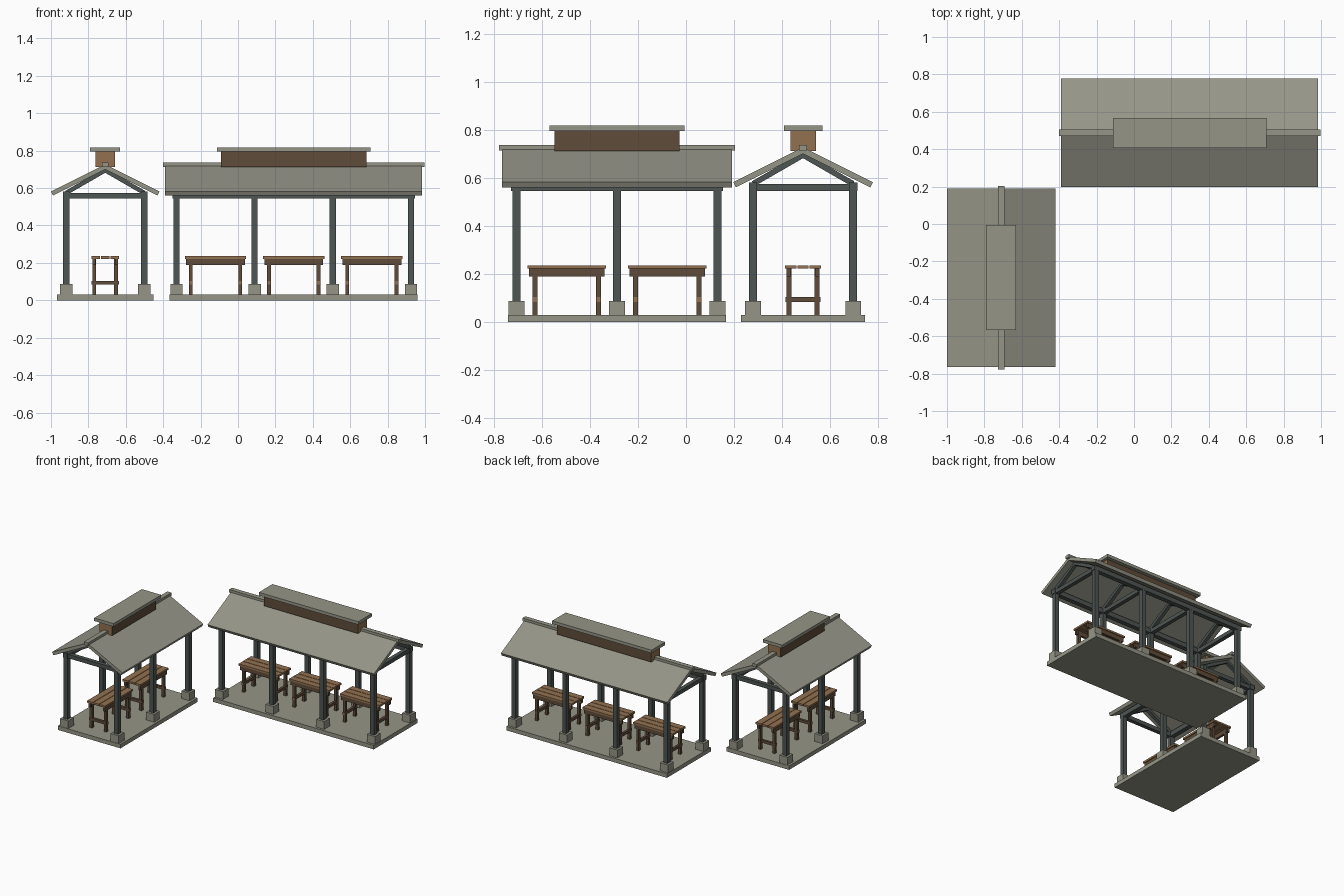
import bpy, math
from mathutils import Matrix, Vector

if "Cube" in bpy.data.objects:
    bpy.data.objects.remove(bpy.data.objects["Cube"])


def material(name, rgb):
    m = bpy.data.materials.new(name)
    m.diffuse_color = (*rgb, 1)
    m.use_nodes = True
    m.node_tree.nodes["Principled BSDF"].inputs["Base Color"].default_value = m.diffuse_color
    return m


STONE = material("grey stone", (0.30, 0.30, 0.245))
STEEL = material("dark steel", (0.075, 0.092, 0.086))
WOOD = material("light wood", (0.29, 0.165, 0.082))
DARK = material("dark wood", (0.115, 0.072, 0.042))

SIGNS = [(a, b) for a in (-1, 1) for b in (-1, 1)]
BOX_FACES = [(0, 2, 3, 1), (4, 5, 7, 6), (0, 1, 5, 4), (2, 6, 7, 3), (0, 4, 6, 2), (1, 3, 7, 5)]


def box(name, place, center, size, mat, tilt=0, end_mat=None, end_axis=0):
    """Box in a pavilion's own frame; tilt turns it about the long (x) axis."""
    h = Vector(size) / 2
    m = place @ Matrix.Translation(center) @ Matrix.Rotation(tilt, 4, 'X')
    verts = [m @ Vector((x * h.x, y * h.y, z * h.z))
             for x in (-1, 1) for y in (-1, 1) for z in (-1, 1)]
    mesh = bpy.data.meshes.new(name)
    mesh.from_pydata(verts, [], BOX_FACES)
    mesh.materials.append(mat)
    if end_mat:
        mesh.materials.append(end_mat)
        axis = (place.to_3x3() @ Vector([i == end_axis for i in range(3)])).normalized()
        for p in mesh.polygons:
            p.material_index = int(abs(p.normal.dot(axis)) > 0.9)
    ob = bpy.data.objects.new(name, mesh)
    bpy.context.collection.objects.link(ob)


def table(place, cx):
    # plank top
    for i in (-1, 0, 1):
        box("table_plank", place, (cx, i * 0.051, 0.229), (0.328, 0.047, 0.014), WOOD)
    for s in (-1, 1):
        # side rails
        box("table_rail", place, (cx, s * 0.06, 0.206), (0.314, 0.016, 0.033), DARK)
        # low cross bars
        box("table_cross_bar", place, (cx + s * 0.132, 0, 0.094), (0.018, 0.146, 0.02),
            DARK, end_mat=WOOD, end_axis=1)
    for a, b in SIGNS:
        box("table_leg", place, (cx + a * 0.132, b * 0.058, 0.126), (0.02, 0.02, 0.193), DARK)


def pavilion(place, bays, cupola_half):
    step, py = 0.418, 0.2085
    half = bays * step / 2
    # floor slab
    box("floor_slab", place, (0, 0, 0.015), (2 * half + 0.072, 0.517, 0.03), STONE)
    for i in range(bays + 1):
        x = -half + i * step
        for s in (-1, 1):
            # footings and posts
            box("post_footing", place, (x, s * py, 0.058), (0.066, 0.066, 0.06), STONE)
            box("post", place, (x, s * py, 0.32), (0.033, 0.033, 0.48), STEEL)
            # rafter from eave beam to apex
            dy, dz = -s * 0.203, 0.117
            box("truss_rafter", place, (x, s * 0.1015, 0.6365),
                (0.026, math.hypot(dy, dz) + 0.01, 0.023), STEEL, math.atan2(dz, dy))
        box("truss_tie_beam", place, (x, 0, 0.56), (0.03, 2 * py, 0.029), STEEL)
    for i in range(bays):
        table(place, -half + (i + 0.5) * step)
    # eave beams and roof slopes
    angle, thick, run = math.atan(0.5), 0.024, 0.29
    for s in (-1, 1):
        box("eave_beam", place, (0, s * py, 0.563), (2 * half + 0.044, 0.034, 0.035), STEEL)
        box("roof_slope", place,
            (0, s * (run / 2 - math.sin(angle) * thick / 2), 0.6545 - math.cos(angle) * thick / 2),
            (2 * half + 0.12, run / math.cos(angle), thick), STONE, -s * angle)
    box("ridge_cap", place, (0, 0, 0.7255), (2 * half + 0.146, 0.034, 0.023), STONE)
    # raised roof vent with dark long sides and lighter ends
    box("roof_vent", place, (0, 0, 0.754), (2 * cupola_half, 0.106, 0.084), DARK, end_mat=WOOD)
    box("roof_vent_cap", place, (0, 0, 0.806), (2 * cupola_half + 0.043, 0.16, 0.023), STONE)


# long pavilion along x, short pavilion turned along y
pavilion(Matrix.Translation((0.298, 0.487, 0)), 3, 0.389)
pavilion(Matrix.Translation((-0.71, -0.287, 0)) @ Matrix.Rotation(math.pi / 2, 4, 'Z'), 2, 0.2595)
